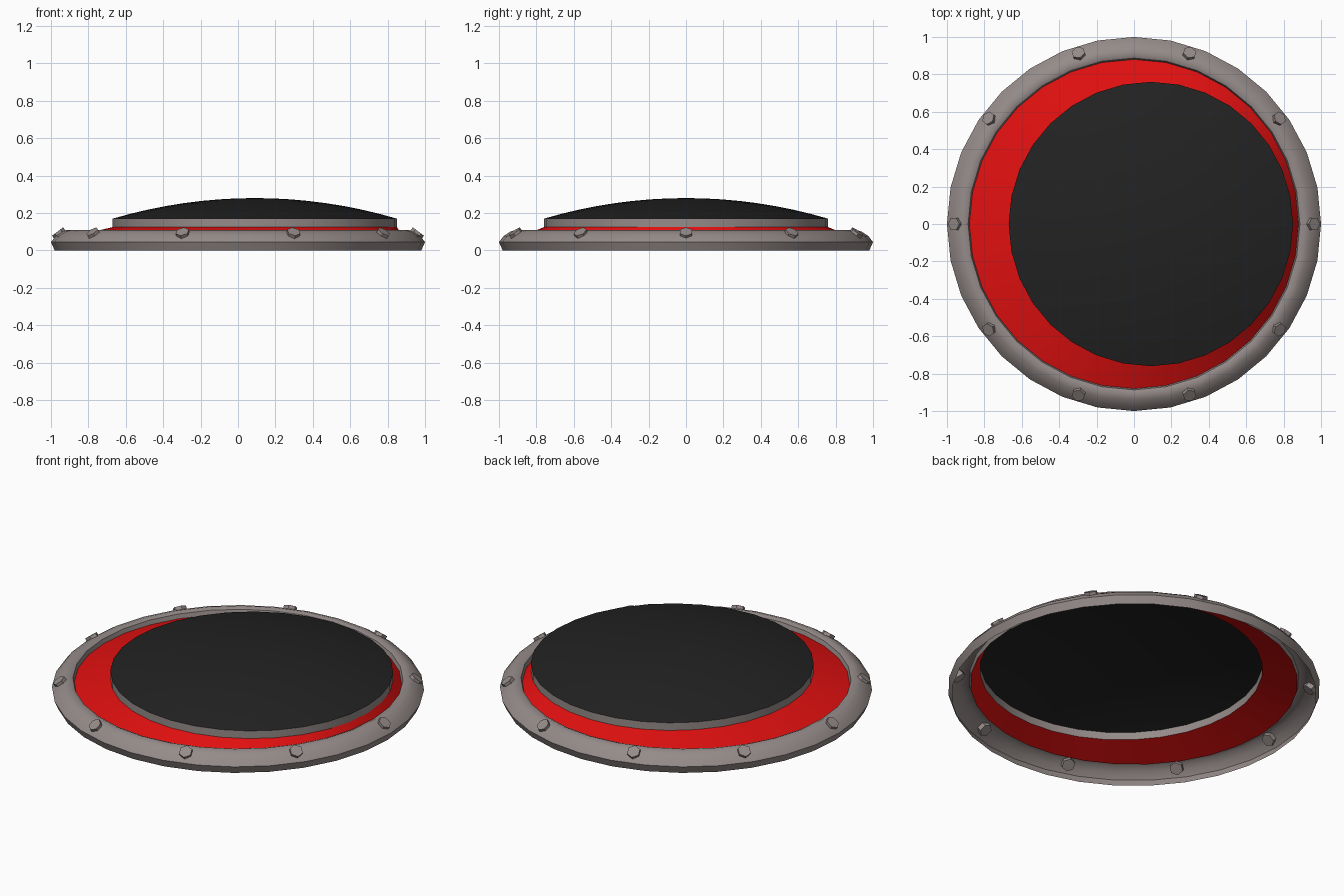
import bpy, bmesh, math
from mathutils import Vector

cube = bpy.data.objects.get("Cube")
if cube:
    bpy.data.objects.remove(cube, do_unlink=True)

SIDES = 32
SHIFT = 0.09      # the raised cap sits off centre
CAP_R = 0.76


def material(name, rgb):
    m = bpy.data.materials.new(name)
    m.use_nodes = True
    colour = (*rgb, 1.0)
    m.diffuse_color = colour
    bsdf = m.node_tree.nodes["Principled BSDF"]
    bsdf.inputs["Base Color"].default_value = colour
    bsdf.inputs["Roughness"].default_value = 0.6
    return m


grey = material("warm grey", (0.30, 0.26, 0.25))
red = material("bright red", (0.75, 0.005, 0.005))
black = material("soft black", (0.016, 0.016, 0.016))


def finish(name, bm, mat, angle):
    mesh = bpy.data.meshes.new(name)
    bm.to_mesh(mesh)
    bm.free()
    mesh.materials.append(mat)
    obj = bpy.data.objects.new(name, mesh)
    bpy.context.collection.objects.link(obj)
    if angle:
        bpy.ops.object.select_all(action="DESELECT")
        obj.select_set(True)
        bpy.context.view_layer.objects.active = obj
        bpy.ops.object.shade_smooth_by_angle(angle=math.radians(angle))
    return obj


def loft(name, rings, mat, pole=None):
    """Open shell through circles given as (centre x, radius, z)."""
    bm = bmesh.new()
    rows = []
    for cx, r, z in rings:
        angles = [math.tau * i / SIDES for i in range(SIDES)]
        rows.append([bm.verts.new((cx + r * math.cos(a), r * math.sin(a), z))
                     for a in angles])
    for low, high in zip(rows, rows[1:]):
        for i in range(SIDES):
            j = (i + 1) % SIDES
            bm.faces.new((low[i], low[j], high[j], high[i]))
    if pole:
        top = bm.verts.new(pole)
        for i in range(SIDES):
            bm.faces.new((rows[-1][i], rows[-1][(i + 1) % SIDES], top))
    return finish(name, bm, mat, 50)


# Rounded outer rim, open underneath
rim = [(0.98, 0), (1.0, 0.045), (0.975, 0.077), (0.94, 0.1),
       (0.91, 0.11), (0.887, 0.1), (0.88, 0.075)]
loft("outer_rim", [(0, r, z) for r, z in rim], grey)

# Sloping skirt from the rim to the off-centre cap
loft("sloping_skirt", [(0, 0.88, 0.075), (SHIFT / 2, 0.82, 0.1),
                       (SHIFT, CAP_R, 0.125)], red)

# Upright band under the dome
loft("cap_band", [(SHIFT, CAP_R, 0.125), (SHIFT, CAP_R, 0.17)], grey)

# Shallow spherical dome
RISE = 0.11
ball = (CAP_R ** 2 + RISE ** 2) / (2 * RISE)
dome = []
for step in range(8):
    r = CAP_R * (1 - step / 8)
    dome.append((SHIFT, r, 0.28 - ball + math.sqrt(ball ** 2 - r ** 2)))
loft("dome", dome, black, pole=(SHIFT, 0, 0.28))

# Hexagonal bolts leaning outward around the rim
for n in range(10):
    a = math.tau * n / 10
    out = Vector((math.cos(a), math.sin(a), 0))
    axis = (out * 0.6 + Vector((0, 0, 0.8))).normalized()
    bm = bmesh.new()
    bmesh.ops.create_cone(bm, cap_ends=True, segments=6, radius1=0.037,
                          radius2=0.037, depth=0.045)
    bolt = finish(f"rim_bolt_{n + 1}", bm, grey, 0)
    bolt.location = out * 0.951 + Vector((0, 0, 0.083))
    bolt.rotation_euler = axis.to_track_quat("Z", "Y").to_euler()
